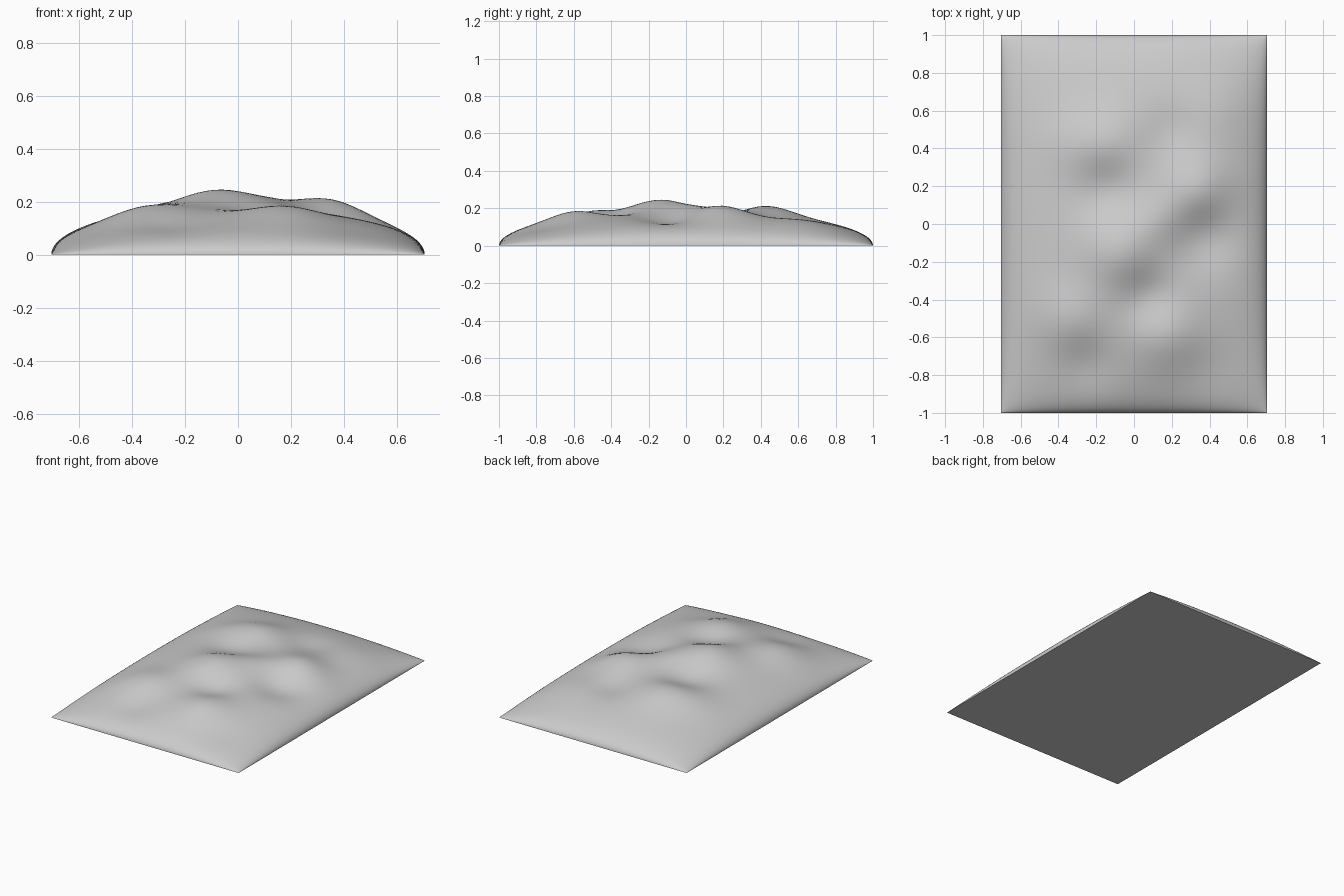
import bpy, bmesh, math

if "Cube" in bpy.data.objects:
    bpy.data.objects.remove(bpy.data.objects["Cube"], do_unlink=True)

HALF_X, HALF_Y = 0.705, 1.0
COLS, ROWS = 72, 96
BASE = 0.19

# Hills and hollows: x, y, radius, height change
BUMPS = [
    (-0.08, -0.15, 0.20, 0.060),
    (0.13, 0.02, 0.14, 0.020),
    (0.36, 0.18, 0.17, 0.060),
    (-0.15, 0.45, 0.19, 0.050),
    (-0.36, 0.42, 0.17, 0.020),
    (-0.36, -0.52, 0.19, 0.055),
    (0.18, -0.62, 0.18, 0.050),
    (0.46, 0.62, 0.20, 0.025),
    (-0.15, 0.18, 0.16, -0.035),
    (0.08, -0.38, 0.14, -0.035),
    (0.38, -0.08, 0.17, -0.050),
    (0.20, 0.50, 0.14, -0.025),
    (-0.25, -0.76, 0.15, -0.030),
    (0.42, -0.80, 0.18, -0.020),
]


def height(x, y):
    """Rolling hills that are added to the domed base."""
    return BASE + sum(a * math.exp(-((x - px) ** 2 + (y - py) ** 2) / (r * r))
                      for px, py, r, a in BUMPS)


def angle(i, n):
    return math.pi * (i / n - 0.5)


# Domed hill surface, with rows packed closer towards the steep rim
bm = bmesh.new()
grid = []
for j in range(ROWS + 1):
    v = angle(j, ROWS)
    row = []
    for i in range(COLS + 1):
        u = angle(i, COLS)
        x, y = HALF_X * math.sin(u), HALF_Y * math.sin(v)
        z = max(0, math.cos(u) * math.cos(v)) * height(x, y)
        row.append(bm.verts.new((x, y, z)))
    grid.append(row)
for j in range(ROWS):
    for i in range(COLS):
        f = bm.faces.new((grid[j][i], grid[j][i + 1],
                          grid[j + 1][i + 1], grid[j + 1][i]))
        f.smooth = True

# Flat underside with a crisp rim
rim = [e for e in bm.edges if e.is_boundary]
for e in rim:
    e.smooth = False
outline = (grid[0][:-1] + [r[-1] for r in grid[:-1]]
           + grid[-1][:0:-1] + [r[0] for r in grid[:0:-1]])
bm.faces.new(outline[::-1])

mesh = bpy.data.meshes.new("hilly_ground")
bm.to_mesh(mesh)
bm.free()
ground = bpy.data.objects.new("hilly_ground", mesh)
bpy.context.collection.objects.link(ground)

# Plain grey
grey = bpy.data.materials.new("light_grey")
grey.use_nodes = True
colour = (0.6, 0.6, 0.6, 1)
grey.diffuse_color = colour
grey.node_tree.nodes["Principled BSDF"].inputs["Base Color"].default_value = colour
mesh.materials.append(grey)
